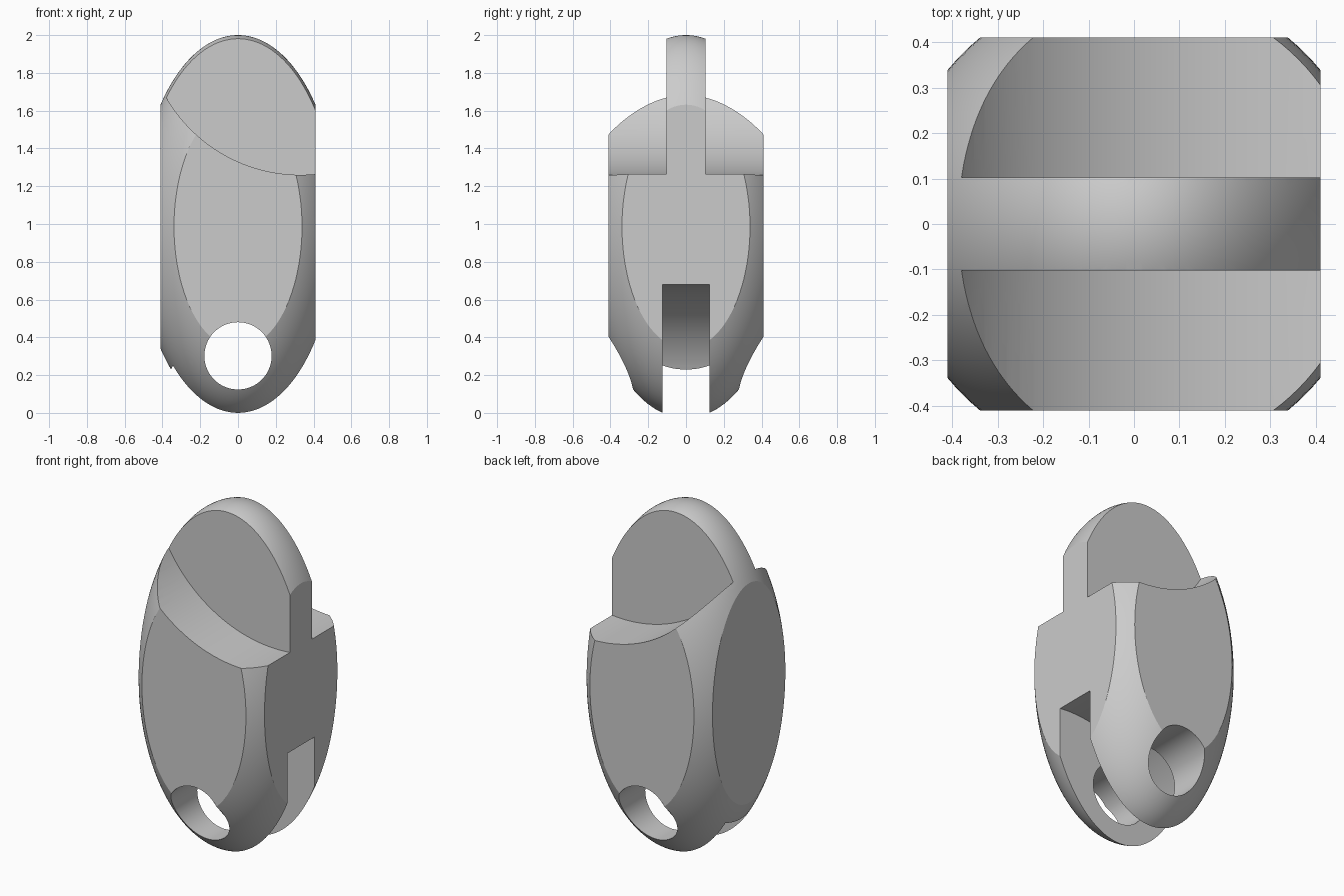
import bpy, math

if "Cube" in bpy.data.objects:
    bpy.data.objects.remove(bpy.data.objects["Cube"])

CZ, HALF_Z, R = 0.986, 1.014, 0.532   # ellipsoid centre height and semi-axes


def cylinder_y(name, x, z, radius, y0, y1):
    """Cutter cylinder lying along y between y0 and y1."""
    bpy.ops.mesh.primitive_cylinder_add(vertices=128, radius=radius, depth=y1 - y0,
                                        location=(x, (y0 + y1) / 2, z),
                                        rotation=(math.pi / 2, 0, 0))
    ob = bpy.context.object
    ob.name = name
    ob.hide_render = True
    return ob


def boolean(target, cutter, operation='DIFFERENCE'):
    mod = target.modifiers.new(cutter.name, 'BOOLEAN')
    mod.operation = operation
    mod.solver = 'EXACT'
    mod.object = cutter
    bpy.context.view_layer.objects.active = target
    bpy.ops.object.modifier_apply(modifier=mod.name)
    bpy.data.objects.remove(cutter, do_unlink=True)


# Egg-shaped body
bpy.ops.mesh.primitive_uv_sphere_add(segments=128, ring_count=80, radius=1, location=(0, 0, CZ))
body = bpy.context.object
body.name = "finger_segment"
body.scale = (R, R, HALF_Z)
bpy.ops.object.transform_apply(location=False, rotation=False, scale=True)

# Four flat sides
bpy.ops.mesh.primitive_cube_add(size=1, location=(0, 0, 1))
block = bpy.context.object
block.name = "side_trim"
block.scale = (0.82, 0.82, 3)
block.hide_render = True
boolean(body, block, 'INTERSECT')

# Round shoulders on both sides, leaving the upper tongue
for y0, y1 in ((-0.7, -0.1025), (0.1025, 0.7)):
    boolean(body, cylinder_y("shoulder_cut", 0.33, 2.08, 0.82, y0, y1))

# Lower hinge slot with curved roof
boolean(body, cylinder_y("slot_cut", 0.33, -0.06, 0.743, -0.125, 0.125))

# Hinge pin hole
boolean(body, cylinder_y("pin_hole_cut", 0, 0.302, 0.178, -0.8, 0.8))

# Smooth curved surfaces, crisp cut edges
bpy.ops.object.select_all(action='DESELECT')
body.select_set(True)
bpy.context.view_layer.objects.active = body
bpy.ops.object.shade_smooth_by_angle(angle=math.radians(20))
